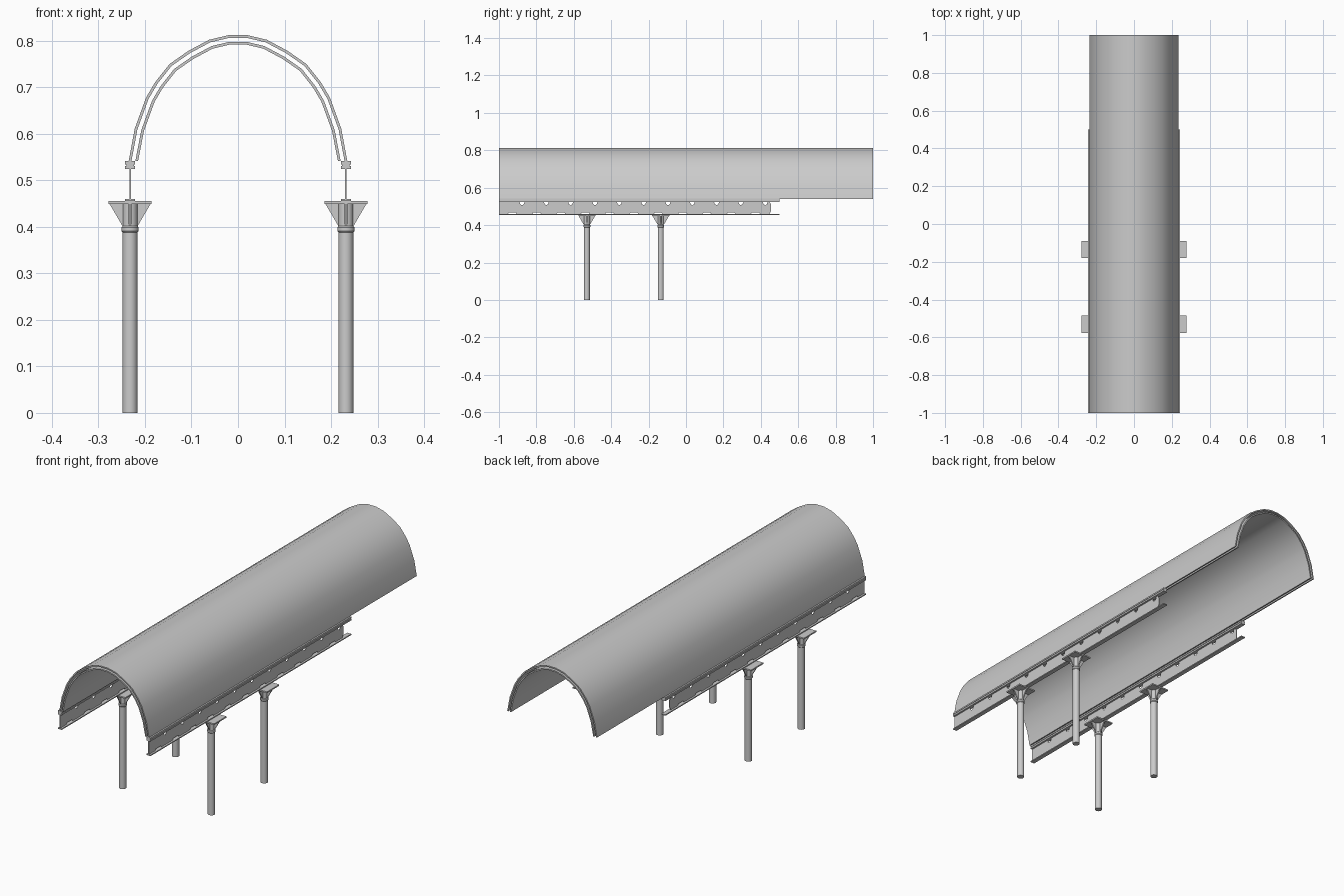
import bpy, bmesh, math
from mathutils import Vector

if "Cube" in bpy.data.objects:
    bpy.data.objects.remove(bpy.data.objects["Cube"])

RAIL_X = 0.232


def make(name, bm, smooth=False):
    bmesh.ops.recalc_face_normals(bm, faces=bm.faces)
    me = bpy.data.meshes.new(name)
    bm.to_mesh(me)
    bm.free()
    ob = bpy.data.objects.new(name, me)
    bpy.context.collection.objects.link(ob)
    if smooth:
        bpy.ops.object.select_all(action='DESELECT')
        ob.select_set(True)
        bpy.context.view_layer.objects.active = ob
        bpy.ops.object.shade_smooth_by_angle(angle=math.radians(35))
    return ob


def extrude(bm, pts, vec):
    """Solid made by pushing a closed outline along vec."""
    face = bm.faces.new([bm.verts.new(p) for p in pts])
    new = bmesh.ops.extrude_face_region(bm, geom=[face])['geom']
    bmesh.ops.translate(bm, vec=vec, verts=[v for v in new if isinstance(v, bmesh.types.BMVert)])


def box(bm, x0, x1, y0, y1, z0, z1):
    extrude(bm, [(x0, y0, z0), (x1, y0, z0), (x1, y0, z1), (x0, y0, z1)], (0, y1 - y0, 0))


def lathe(bm, cx, cy, profile, n=20):
    """Turned solid from (radius, z) pairs."""
    rings = [[bm.verts.new((cx + r * math.cos(2 * math.pi * i / n),
                            cy + r * math.sin(2 * math.pi * i / n), z)) for i in range(n)]
             for r, z in profile]
    for a, b in zip(rings, rings[1:]):
        for i in range(n):
            bm.faces.new((a[i], a[(i + 1) % n], b[(i + 1) % n], b[i]))
    bm.faces.new(rings[0])
    bm.faces.new(rings[-1])


# Arched canopy: two thin nested shells
half = [(.235, .541), (.222, .611), (.198, .677), (.178, .711),
        (.147, .75), (.107, .778), (.062, .802), (.02, .812)]
arch = [Vector(p) for p in half + [(-x, z) for x, z in reversed(half)]]


def inset(d):
    out = []
    for i, p in enumerate(arch):
        t = arch[min(i + 1, len(arch) - 1)] - arch[max(i - 1, 0)]
        t.normalize()
        q = p + d * Vector((-t.y, t.x))
        out.append((q.x, 0.541 if i in (0, len(arch) - 1) else q.y))
    return out


for name, d0, d1 in (("outer_canopy", 0, .006), ("inner_canopy", .0145, .0205)):
    bm = bmesh.new()
    a, b = inset(d0), inset(d1)
    rows = [[bm.verts.new((x, y, z)) for x, z in prof] for prof, y in
            ((a, -1), (a, 1), (b, 1), (b, -1))]
    for k in range(4):
        r, s = rows[k], rows[(k + 1) % 4]
        for i in range(len(a) - 1):
            bm.faces.new((r[i], r[i + 1], s[i + 1], s[i]))
    for i in (0, -1):
        bm.faces.new([r[i] for r in rows])
    make(name, bm, True)

for side, tag in ((-1, "left"), (1, "right")):
    cx = side * RAIL_X

    # Rail flanges: stepped head on top, flat foot below
    bm = bmesh.new()
    box(bm, cx - .0105, cx + .0105, -1, .5, .534, .541)
    box(bm, cx - .008, cx + .008, -1, .5, .531, .534)
    box(bm, cx - .0105, cx + .0105, -1, .5, .524, .531)
    box(bm, cx - .0105, cx + .0105, -1, .5, .455, .460)
    make(tag + "_rail_flanges", bm)

    # Web plate with V notches above and shallow slots below
    bm = bmesh.new()
    pitch, count = .13, 11
    pts = [(-1, .458)]
    for i in range(count):
        y = -1 + pitch * (i + .55)
        pts += [(y - .025, .458), (y - .018, .467), (y + .018, .467), (y + .025, .458)]
    pts += [(.445, .458), (.455, .475), (.455, .51), (.445, .526)]
    for i in reversed(range(count)):
        y = -1 + pitch * (i + .95)
        pts += [(y + .014, .526), (y + .009, .512), (y, .506), (y - .009, .512), (y - .014, .526)]
    pts.append((-1, .526))
    extrude(bm, [(cx - .0015, y, z) for y, z in pts], (.003, 0, 0))
    make(tag + "_rail_web", bm)

    for n, cy in (("front", -.53), ("rear", -.135)):
        # Post with collar
        bm = bmesh.new()
        lathe(bm, cx, cy, [(.016, 0), (.016, .388), (.0185, .391), (.0185, .399),
                           (.016, .402), (.016, .45)])
        make(f"{tag}_{n}_post", bm, True)

        # Bearing plate and four gussets
        bm = bmesh.new()
        box(bm, cx - .046, cx + .046, cy - .046, cy + .046, .449, .4555)
        for k in range(4):
            u = Vector((math.cos(k * math.pi / 2), math.sin(k * math.pi / 2), 0))
            w = Vector((-u.y, u.x, 0)) * .003
            c = Vector((cx, cy, 0))
            prof = [(.008, .402), (.0165, .402), (.044, .449), (.008, .449)]
            extrude(bm, [c + u * r - w + Vector((0, 0, z)) for r, z in prof], w * 2)
        make(f"{tag}_{n}_bracket", bm)
